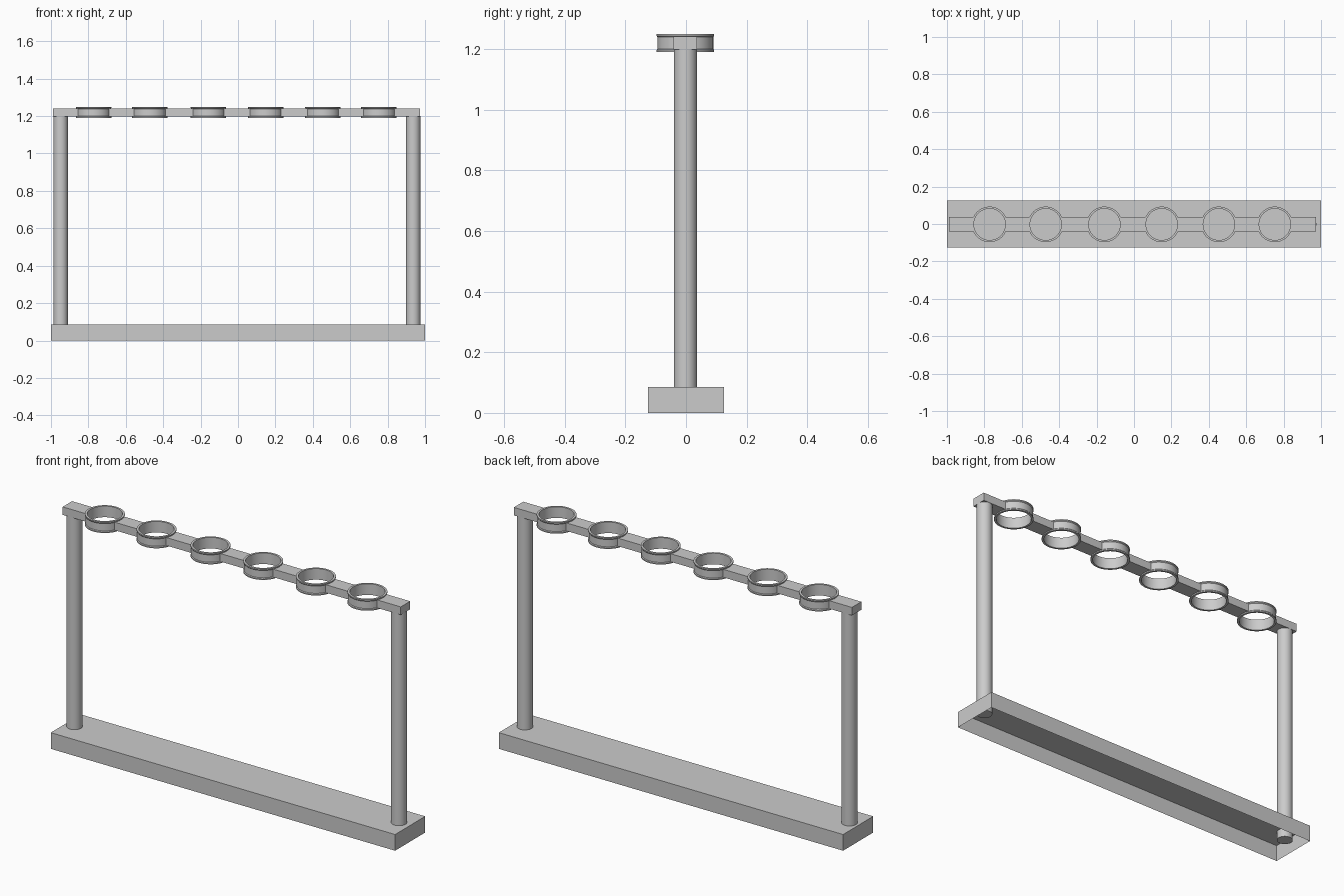
import bpy, bmesh, math

if "Cube" in bpy.data.objects:
    bpy.data.objects.remove(bpy.data.objects["Cube"])

YC = -0.002                      # rack axis, very slightly off the base centre
RING_X = [-0.772, -0.472, -0.158, 0.148, 0.454, 0.753]
RAIL_X = (-0.99, 0.974)
RAIL_HALF, RAIL_Z = 0.039, (1.199, 1.241)
R_SEAT = 0.088                   # rail ends sit inside the ring wall


def finish(name, bm, smooth=False):
    bmesh.ops.recalc_face_normals(bm, faces=bm.faces)
    mesh = bpy.data.meshes.new(name)
    bm.to_mesh(mesh)
    bm.free()
    ob = bpy.data.objects.new(name, mesh)
    bpy.context.collection.objects.link(ob)
    if smooth:
        bpy.ops.object.select_all(action='DESELECT')
        ob.select_set(True)
        bpy.context.view_layer.objects.active = ob
        bpy.ops.object.shade_smooth_by_angle(angle=math.radians(35))
    return ob


def prism(bm, outline, z0, z1):
    face = bm.faces.new([bm.verts.new((x, y, z0)) for x, y in outline])
    ext = bmesh.ops.extrude_face_region(bm, geom=[face], use_keep_orig=True)
    verts = [v for v in ext["geom"] if isinstance(v, bmesh.types.BMVert)]
    bmesh.ops.translate(bm, verts=verts, vec=(0, 0, z1 - z0))


# Base: thin shell, open underneath
bm = bmesh.new()
prism(bm, [(-1, -0.125), (1, -0.125), (1, 0.125), (-1, 0.125)], 0, 0.085)
bottom = [f for f in bm.faces if all(v.co.z < 0.001 for v in f.verts)]
bmesh.ops.delete(bm, geom=bottom, context='FACES_ONLY')
finish("base", bm)

# Posts, reaching a little through the top of the base
for name, x in (("left_post", -0.948), ("right_post", 0.937)):
    bm = bmesh.new()
    circle = [(x + 0.038 * math.cos(a), YC + 0.038 * math.sin(a))
              for a in (math.tau * i / 32 for i in range(32))]
    prism(bm, circle, 0.042, 1.2)
    finish(name, bm, True)


# Rail: bars between the rings, with ends curved to meet them
def rail_end(x, side):
    """Points from -y to +y; side is the direction from ring centre to bar."""
    pts = []
    for i in range(9):
        y = RAIL_HALF * (i / 4 - 1)
        pts.append((x + side * math.sqrt(R_SEAT ** 2 - y * y), YC + y))
    return pts


def flat_end(x):
    return [(x, YC - RAIL_HALF), (x, YC + RAIL_HALF)]


lefts = [flat_end(RAIL_X[0])] + [rail_end(x, 1) for x in RING_X]
rights = [rail_end(x, -1) for x in RING_X] + [flat_end(RAIL_X[1])]
bm = bmesh.new()
for left, right in zip(lefts, rights):
    prism(bm, right + left[::-1], *RAIL_Z)
finish("rail", bm)

# Holder rings: closed profile with small lips, spun round each centre
PROFILE = [(0.084, 1.191), (0.095, 1.191), (0.095, 1.197), (0.092, 1.201),
           (0.092, 1.239), (0.095, 1.243), (0.095, 1.249), (0.084, 1.249)]
SEG = 48
for n, cx in enumerate(RING_X, 1):
    bm = bmesh.new()
    loops = [[bm.verts.new((cx + r * math.cos(math.tau * i / SEG),
                            YC + r * math.sin(math.tau * i / SEG), z))
              for i in range(SEG)] for r, z in PROFILE]
    for k, a in enumerate(loops):
        b = loops[(k + 1) % len(loops)]
        for i in range(SEG):
            j = (i + 1) % SEG
            bm.faces.new((a[i], a[j], b[j], b[i]))
    finish(f"holder_ring_{n}", bm, True)
